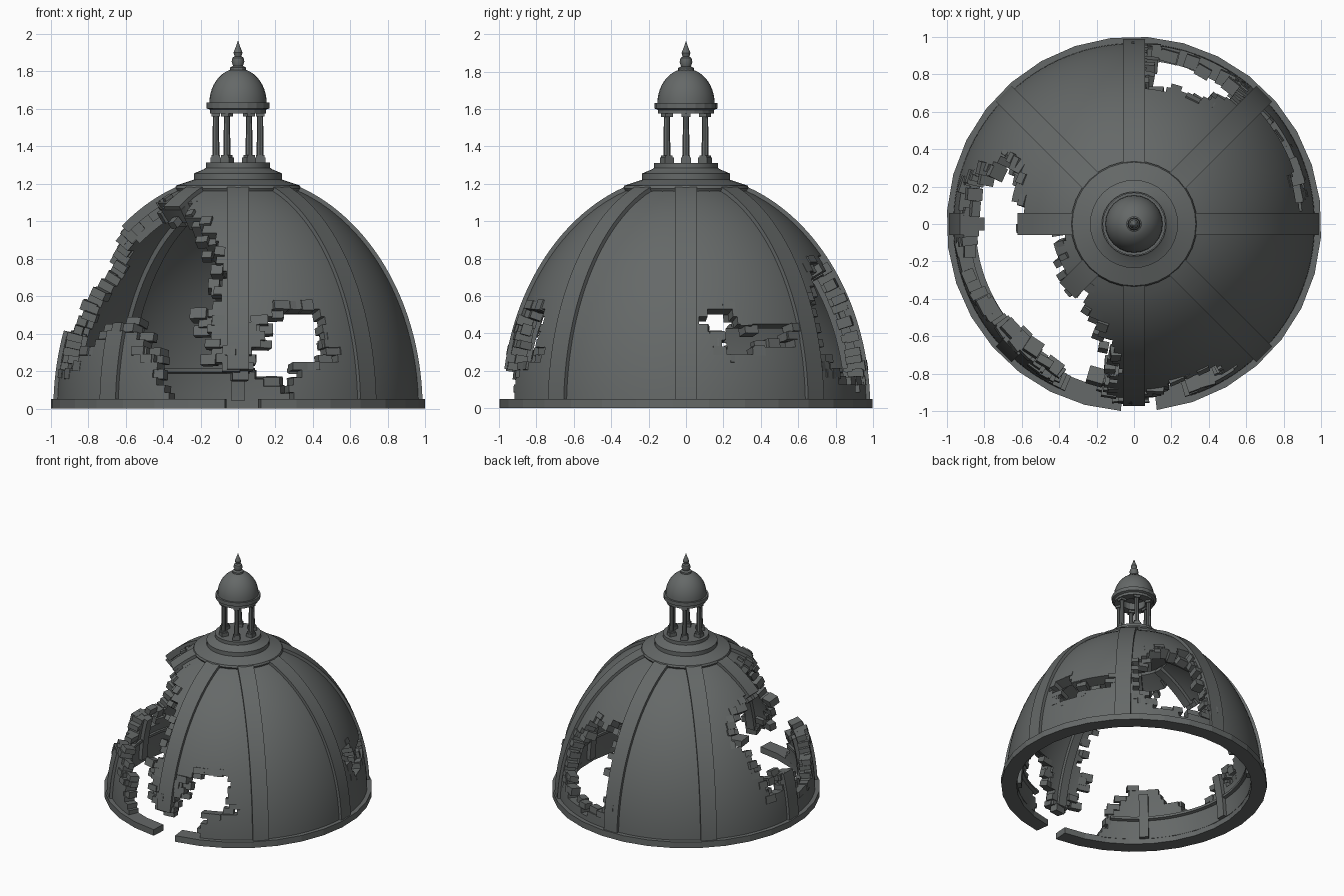
import bpy, bmesh, math, random
from mathutils import Vector

if "Cube" in bpy.data.objects:
    bpy.data.objects.remove(bpy.data.objects["Cube"])
random.seed(4)
rad = math.radians

stone = bpy.data.materials.new("weathered grey stone")
stone.diffuse_color = (0.13, 0.14, 0.138, 1)
stone.use_nodes = True
stone.node_tree.nodes["Principled BSDF"].inputs["Base Color"].default_value = stone.diffuse_color

# Broken openings as outlines in (angle in degrees, height)
BIG = [(152, .8), (153, .65), (158, .62), (160, .5), (165, .47), (167, .31), (175, .28), (176, .42),
       (184, .42), (187, .22), (200, .2), (208, .33), (216, .35), (219, .43), (231, .43), (234, .33),
       (240, .3), (243, .18), (247, 0), (287, 0), (287, .26), (305, .26), (305, .33), (300, .36),
       (300, .48), (295, .52), (284, .52), (282, .48), (279, .47), (278, .35), (274, .32), (273, .2),
       (266, .2), (264, .3), (260, .35), (260, .55), (263, .6), (264, .7), (260, .77), (259, .9),
       (254, .92), (250, 1.0), (240, 1.02), (234, 1.07), (222, 1.05), (215, 1.1), (190, 1.12),
       (185, 1.08), (183, .96), (170, .95), (167, .88), (158, .88)]
BACK = [(51, .3), (57, .14), (72, .11), (84, .18), (86, .5), (84, .62), (84, .82), (77, .84),
        (72, .74), (64, .79), (56, .68), (51, .55)]
SIDE = [(5, .4), (14, .38), (15, .27), (24, .27), (25, .33), (38, .33), (38, .44), (20, .46),
        (17, .52), (7, .52)]


def inside(poly, x, y):
    hit = False
    for (x1, y1), (x2, y2) in zip(poly, poly[1:] + poly[:1]):
        if (y1 > y) != (y2 > y) and x < (x2 - x1) * (y - y1) / (y2 - y1) + x1:
            hit = not hit
    return hit


def broken(ang, z):
    ang %= 360
    return any(inside(p, ang, z) for p in (BIG, BACK, SIDE))


# Dome curve: elliptical, offset measured along the surface normal
A, H = .965, 1.235


def dome(z, off=0.0):
    r = A * math.sqrt(1 - (z / H) ** 2)
    n = Vector((r / A ** 2, z / H ** 2)).normalized()
    return r + off * n.x, z + off * n.y, n


def polar(r, ang, z):
    return Vector((r * math.cos(rad(ang)), r * math.sin(rad(ang)), z))


def finish(bm, name, angle=30):
    bmesh.ops.recalc_face_normals(bm, faces=bm.faces)
    me = bpy.data.meshes.new(name)
    bm.to_mesh(me)
    bm.free()
    me.materials.append(stone)
    ob = bpy.data.objects.new(name, me)
    bpy.context.collection.objects.link(ob)
    bpy.ops.object.select_all(action='DESELECT')
    ob.select_set(True)
    bpy.context.view_layer.objects.active = ob
    bpy.ops.object.shade_smooth_by_angle(angle=rad(angle))
    return ob


def sweep(bm, sections, closed=False):
    rows = [[bm.verts.new(p) for p in s] for s in sections]
    n = len(rows[0])
    pairs = list(zip(rows, rows[1:])) + ([(rows[-1], rows[0])] if closed else [])
    for a, b in pairs:
        for k in range(n):
            bm.faces.new((a[k], a[(k + 1) % n], b[(k + 1) % n], b[k]))
    if not closed:
        bm.faces.new(rows[0])
        bm.faces.new(rows[-1])


def lathe(name, profile, sides=32, start=0, end=360, angle=30):
    bm = bmesh.new()
    full = end - start == 360
    angs = [start + (end - start) * i / sides for i in range(sides + (not full))]
    sweep(bm, [[polar(r, a, z) for r, z in profile] for a in angs], full)
    bmesh.ops.remove_doubles(bm, verts=bm.verts, dist=1e-5)
    return finish(bm, name, angle)


def block(bm, c, u, v, w, su, sv, sw):
    vs = [bm.verts.new(c + u * su * i + v * sv * j + w * sw * k)
          for i in (-.5, .5) for j in (-.5, .5) for k in (-.5, .5)]
    for f in ((0, 1, 3, 2), (4, 6, 7, 5), (0, 4, 5, 1), (2, 3, 7, 6), (0, 2, 6, 4), (1, 5, 7, 3)):
        bm.faces.new([vs[i] for i in f])


# Masonry shell: staggered bricks, those within an opening are left out
COLS, ROWS, STEP, Z0, DZ, THICK, PER = 240, 28, 1.5, .045, .0405, .085, 3
NB = COLS // PER
jit = {(b, j): (random.uniform(-1.3, 1.3), random.uniform(-.012, .012))
       for b in range(NB) for j in range(ROWS)}


def brick_mid(b, j):
    return (b * PER - (j % 2) * 1.5 + PER / 2) * STEP, Z0 + (j + .5) * DZ


gone = {}
for (b, j), (da, dz) in jit.items():
    a, z = brick_mid(b, j)
    gone[b, j] = broken(a + da, z + dz)


def kept(i, j):
    return 0 <= j < ROWS and not gone[((i + (j % 2)) // PER) % NB, j]


bm = bmesh.new()
cache = {}


def vert(i, j, side):
    key = (i % COLS, j, side)
    if key not in cache:
        r, z, _ = dome(Z0 + j * DZ, -THICK * side)
        cache[key] = bm.verts.new(polar(r, i * STEP, z))
    return cache[key]


for i in range(COLS):
    for j in range(ROWS):
        if not kept(i, j):
            continue
        ring = [(i, j), (i + 1, j), (i + 1, j + 1), (i, j + 1)]
        bm.faces.new([vert(*p, 0) for p in ring])
        bm.faces.new([vert(*p, 1) for p in ring[::-1]])
        for k, (di, dj) in enumerate(((0, -1), (1, 0), (0, 1), (-1, 0))):
            if not kept((i + di) % COLS, j + dj):
                p, q = ring[k], ring[(k + 1) % 4]
                bm.faces.new((vert(*p, 0), vert(*p, 1), vert(*q, 1), vert(*q, 0)))
finish(bm, "dome_shell")

# Loose bricks along the broken edges
bm = bmesh.new()
for (b, j), g in gone.items():
    near = [gone[(b + db) % NB, j + dj] for db, dj in ((1, 0), (-1, 0), (0, 1), (0, -1))
            if 0 <= j + dj < ROWS]
    if all(x == g for x in near) or random.random() > (.3 if g else .5):
        continue
    a, z = brick_mid(b, j)
    if z < .12:
        continue
    a += random.uniform(-1, 1)
    off = random.uniform(-.07, -.04) if g else random.uniform(-.035, -.02)
    r, zz, n = dome(z, off)
    nrm = polar(n.x, a, n.y)
    u = Vector((-math.sin(rad(a)), math.cos(rad(a)), 0))
    u = (u + nrm * random.uniform(-.2, .2)).normalized()
    nrm = (nrm - u * nrm.dot(u)).normalized()
    block(bm, polar(r, a, zz), u, nrm.cross(u), nrm, min(.08, r * .095) * random.uniform(.8, 1.2),
          .05 * random.uniform(.8, 1.2), random.uniform(.04, .085))
finish(bm, "broken_bricks")


# Ribs, outside and inside, interrupted where the dome is broken
def ribs(name, half, lo, hi):
    bm = bmesh.new()
    n = 56
    for k in range(8):
        a = 45 * k
        t = Vector((-math.sin(rad(a)), math.cos(rad(a)), 0))
        run = []
        for s in range(n + 1):
            z = .045 + s * (1.185 - .045) / n
            if not broken(a, z):
                (r1, z1, _), (r2, z2, _) = dome(z, lo), dome(z, hi)
                p, q = polar(r1, a, z1), polar(r2, a, z2)
                run.append([p - t * half, q - t * half, q + t * half, p + t * half])
            if (broken(a, z) or s == n) and run:
                if len(run) > 1:
                    sweep(bm, run)
                run = []
    return finish(bm, name)


ribs("outer_ribs", .06, -.03, .02)
ribs("inner_ribs", .035, -.115, -.075)

# Inner cornice, interrupted in the same way
bm = bmesh.new()
run = []
for s in range(181):
    a = s * 2
    gap = broken(a, .2)
    if not gap:
        run.append([polar(r, a, z) for r, z in ((.88, .185), (.845, .195), (.845, .215), (.88, .215))])
    if (gap or s == 180) and run:
        if len(run) > 1:
            sweep(bm, run)
        run = []
finish(bm, "inner_cornice")

# Base ring with a gap at the front
lathe("base_ring", [(.885, 0), (1, 0), (1, .05), (.885, .05)], 31, 277, 626, 5)

# Crown of the dome and stepped lantern base
lathe("crown", [(0, 1.13), (.31, 1.13), (.337, 1.175), (.33, 1.19), (.235, 1.222), (.235, 1.255),
                (.18, 1.278), (.172, 1.285), (.172, 1.312), (0, 1.312)], 32, angle=20)

# Six lantern columns with square bases and capitals
bm = bmesh.new()
for k in range(6):
    a = 60 * k
    c = polar(.118, a, 0)
    u, v, w = polar(1, a, 0), polar(1, a + 90, 0), Vector((0, 0, 1))
    block(bm, c + w * 1.325, u, v, w, .055, .055, .03)
    block(bm, c + w * 1.345, u, v, w, .045, .045, .015)
    block(bm, c + w * 1.568, u, v, w, .046, .046, .02)
    sweep(bm, [[c + polar(r, 45 * m, z) for m in range(8)] for r, z in ((.019, 1.35), (.016, 1.56))])
finish(bm, "lantern_columns")

# Lantern cornice, cupola and finial
lathe("lantern_cornice", [(.085, 1.575), (.15, 1.575), (.15, 1.595), (.168, 1.602), (.168, 1.632),
                          (.085, 1.632)], 20, angle=15)
cup = [(.153 * math.cos(rad(t)), 1.63 + .185 * math.sin(rad(t))) for t in range(0, 80, 8)]
lathe("cupola", [(0, 1.63)] + cup + [(0, 1.815)], 24)
lathe("finial", [(0, 1.8), (.042, 1.8), (.042, 1.82), (.026, 1.828), (.034, 1.85), (.03, 1.872),
                 (.018, 1.88), (.024, 1.9), (.012, 1.93), (0, 1.965)], 12)
